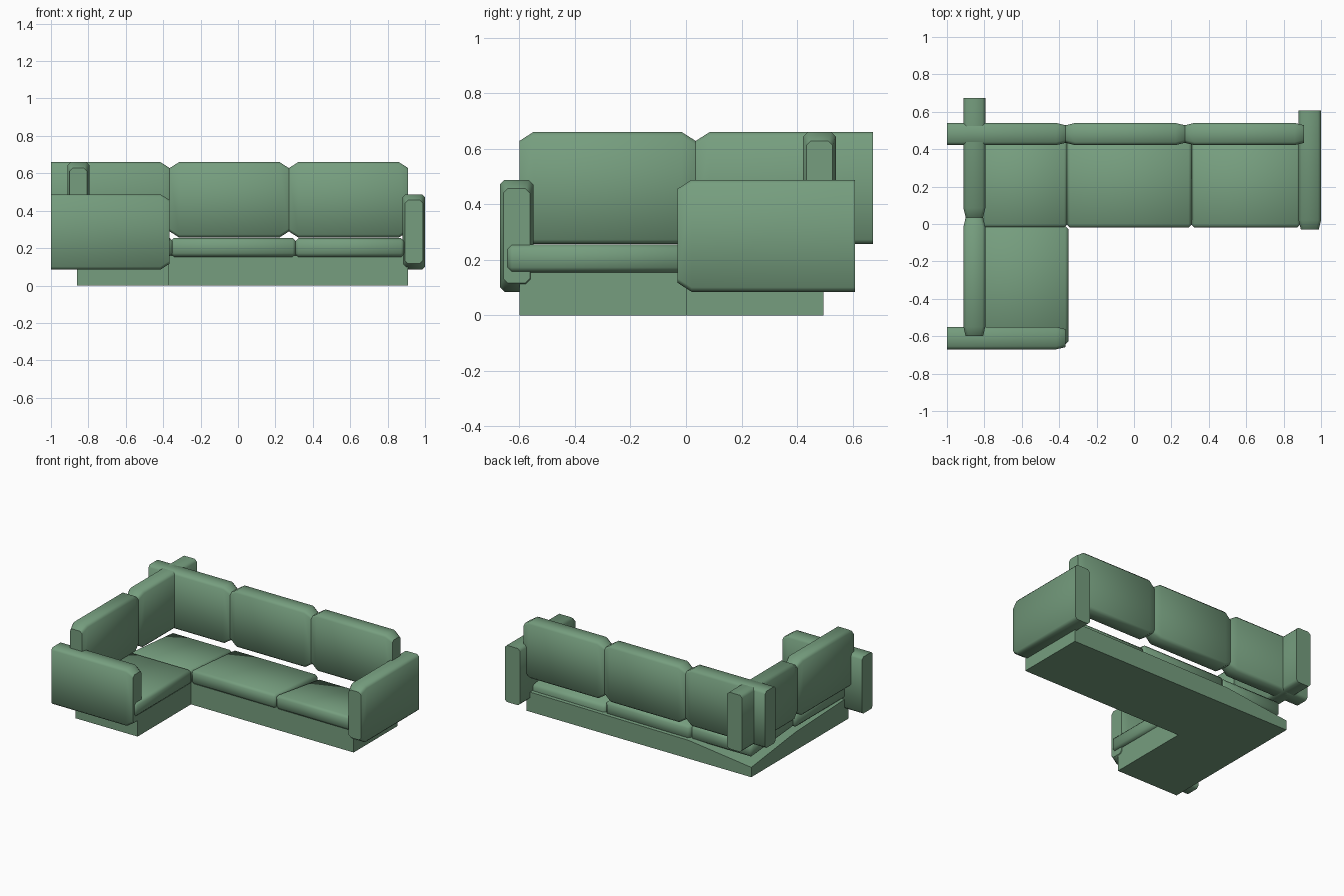
import bpy, bmesh, math
from mathutils import Vector

if "Cube" in bpy.data.objects:
    bpy.data.objects.remove(bpy.data.objects["Cube"])

green = bpy.data.materials.new("sage green fabric")
green.diffuse_color = (0.18, 0.34, 0.21, 1)
green.use_nodes = True
green.node_tree.nodes["Principled BSDF"].inputs["Base Color"].default_value = green.diffuse_color


def finish(name, bm, angle=50):
    bmesh.ops.recalc_face_normals(bm, faces=bm.faces)
    me = bpy.data.meshes.new(name)
    bm.to_mesh(me)
    bm.free()
    ob = bpy.data.objects.new(name, me)
    bpy.context.collection.objects.link(ob)
    me.materials.append(green)
    bpy.ops.object.select_all(action='DESELECT')
    ob.select_set(True)
    bpy.context.view_layer.objects.active = ob
    bpy.ops.object.shade_smooth_by_angle(angle=math.radians(angle))
    return ob


def cushion(name, axis, length, thick, height, round_ends):
    """Padded slab lofted along x or y; rounded ends taper in, others stay square."""
    bm = bmesh.new()
    a, b = length
    stations = [(a, round_ends[0]), (a + 0.05, False), (b - 0.05, False), (b, round_ends[1])]
    rings = []
    for s, taper in stations:
        dz, dt = (0.032, 0.012) if taper else (0, 0)
        t0, t1 = thick[0] + dt, thick[1] - dt
        z0, z1 = height[0] + dz, height[1] - dz
        c = 0.016
        sec = [(t0 + c, z0), (t1 - c, z0), (t1, z0 + c), (t1, z1 - c),
               (t1 - c, z1), (t0 + c, z1), (t0, z1 - c), (t0, z0 + c)]
        rings.append([bm.verts.new((s, t, z) if axis == 'x' else (t, s, z)) for t, z in sec])
    for r0, r1 in zip(rings, rings[1:]):
        for i in range(8):
            j = (i + 1) % 8
            bm.faces.new((r0[i], r0[j], r1[j], r1[i]))
    bm.faces.new(rings[0])
    bm.faces.new(rings[-1])
    return finish(name, bm)


def seat(name, x, y, back_drop=0.0):
    """Seat pad with softened edges; its back edge can dip under the back cushions."""
    bm = bmesh.new()
    bmesh.ops.create_cube(bm, size=1)
    for v in bm.verts:
        v.co = Vector((x[0] if v.co.x < 0 else x[1],
                       y[0] if v.co.y < 0 else y[1],
                       0.155 if v.co.z < 0 else 0.256))
    bmesh.ops.bevel(bm, geom=bm.edges[:], offset=0.018, segments=1, affect='EDGES')
    for v in bm.verts:
        v.co.z -= back_drop * (v.co.y - y[0]) / (y[1] - y[0])
    return finish(name, bm)


# L-shaped base, lower at the hidden back corner
outline = [(-0.86, -0.60, 0.155), (-0.37, -0.60, 0.155), (-0.37, 0.0, 0.16),
           (0.91, 0.0, 0.16), (0.91, 0.495, 0.14), (-0.37, 0.495, 0.13),
           (-0.86, 0.495, 0.07), (-0.86, 0.0, 0.13)]
bm = bmesh.new()
low = [bm.verts.new((x, y, 0)) for x, y, z in outline]
top = [bm.verts.new(p) for p in outline]
for i in range(8):
    j = (i + 1) % 8
    bm.faces.new((low[i], low[j], top[j], top[i]))
for ring in (low, top):
    bm.faces.new((ring[0], ring[1], ring[2], ring[7]))
    bm.faces.new((ring[7], ring[2], ring[5], ring[6]))
    bm.faces.new((ring[2], ring[3], ring[4], ring[5]))
finish("base", bm, 40)

# seat pads
seat("chaise_seat", (-0.86, -0.35), (-0.645, -0.01))
seat("corner_seat", (-0.84, -0.355), (-0.02, 0.46), 0.04)
seat("middle_seat", (-0.36, 0.31), (-0.02, 0.47), 0.04)
seat("right_seat", (0.305, 0.89), (-0.02, 0.47), 0.07)

# back cushions along the rear
for i, (x, ends) in enumerate([((-1.0, -0.365), (False, True)),
                               ((-0.365, 0.272), (True, True)),
                               ((0.272, 0.91), (True, True))]):
    cushion(f"rear_cushion_{i + 1}", 'x', x, (0.422, 0.54), (0.257, 0.66), ends)

# back cushions along the left side
for i, (y, ends) in enumerate([((-0.60, 0.035), (True, True)),
                               ((0.035, 0.673), (True, False))]):
    cushion(f"left_cushion_{i + 1}", 'y', y, (-0.912, -0.795), (0.257, 0.66), ends)

# arm rests
cushion("right_arm", 'y', (-0.03, 0.608), (0.88, 1.0), (0.085, 0.488), (True, False))
cushion("chaise_arm", 'x', (-1.0, -0.365), (-0.67, -0.55), (0.085, 0.488), (False, True))
